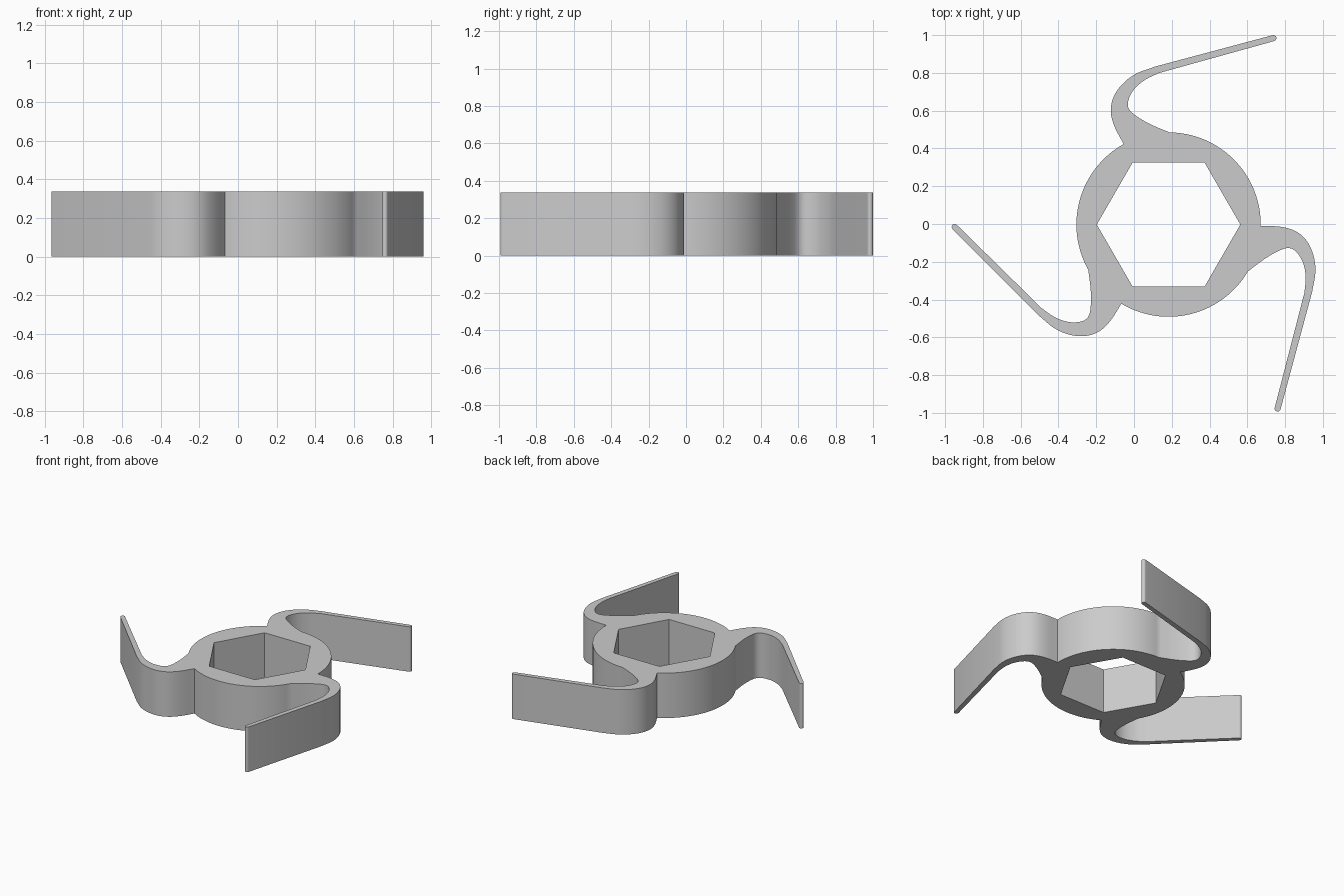
import bpy
import bmesh
from math import cos, sin, radians, atan2, degrees
from mathutils import Vector, Matrix

if "Cube" in bpy.data.objects:
    bpy.data.objects.remove(bpy.data.objects["Cube"], do_unlink=True)

CENTRE = Vector((0.183, -0.003))
RING_R, HEX_R, HEIGHT = 0.488, 0.38, 0.338
TIP, TIP_R = Vector((0.738, 0.984)), 0.016


def smooth_path(points, steps=6):
    """Catmull-Rom curve through the points."""
    pts = [Vector(p) for p in points]
    pts = [2 * pts[0] - pts[1]] + pts + [2 * pts[-1] - pts[-2]]
    out = []
    for a, b, c, d in zip(pts, pts[1:], pts[2:], pts[3:]):
        for i in range(steps):
            t = i / steps
            out.append(0.5 * (2 * b + (c - a) * t + (2 * a - 5 * b + 4 * c - d) * t ** 2
                              + (3 * b - a - 3 * c + d) * t ** 3))
    return out + [pts[-2]]


def arc(centre, radius, start, end, count):
    angles = [radians(start + (end - start) * i / count) for i in range(count + 1)]
    return [centre + radius * Vector((cos(a), sin(a))) for a in angles]


# One third of the outline: arm outside, rounded tip, arm inside, ring arc
outside = smooth_path([(-0.055, 0.423), (-0.105, 0.52), (-0.123, 0.6), (-0.107, 0.675),
                       (-0.06, 0.742), (0.01, 0.795), (0.11, 0.833)])
inside = smooth_path([(0.135, 0.8), (0.06, 0.764), (0.0, 0.712), (-0.031, 0.65),
                      (-0.023, 0.603), (0.03, 0.56), (0.1, 0.522), (0.188, 0.485)])
tip = arc(TIP, TIP_R, 105, -74, 8)
root = outside[0] - CENTRE
root_angle = degrees(atan2(root.y, root.x))
rim = arc(CENTRE, RING_R, 89.4, root_angle - 120, 32)[1:-1]
third = outside + tip + inside + rim

outline = []
for k in range(3):
    turn = Matrix.Rotation(radians(-120 * k), 2)
    outline += [CENTRE + turn @ (p - CENTRE) for p in third]
hexagon = arc(CENTRE, HEX_R, 0, 300, 5)

# Fill the outline around the hexagonal bore and extrude it
bm = bmesh.new()
edges = []
for loop in (outline, hexagon):
    verts = [bm.verts.new((p.x, p.y, 0)) for p in loop]
    edges += [bm.edges.new((v, verts[i - 1])) for i, v in enumerate(verts)]
bmesh.ops.triangle_fill(bm, edges=edges, use_beauty=True)
result = bmesh.ops.extrude_face_region(bm, geom=bm.faces[:])
top = [g for g in result["geom"] if isinstance(g, bmesh.types.BMVert)]
bmesh.ops.translate(bm, verts=top, vec=(0, 0, HEIGHT))
bmesh.ops.recalc_face_normals(bm, faces=bm.faces[:])
mesh = bpy.data.meshes.new("spring_arm_ring")
bm.to_mesh(mesh)
bm.free()

# Plain grey material
grey = bpy.data.materials.new("light grey")
grey.use_nodes = True
colour = (0.6, 0.6, 0.6, 1)
grey.diffuse_color = colour
grey.node_tree.nodes["Principled BSDF"].inputs["Base Color"].default_value = colour
mesh.materials.append(grey)

ring = bpy.data.objects.new("spring_arm_ring", mesh)
bpy.context.collection.objects.link(ring)
bpy.ops.object.select_all(action="DESELECT")
ring.select_set(True)
bpy.context.view_layer.objects.active = ring
bpy.ops.object.shade_smooth_by_angle(angle=radians(25))
